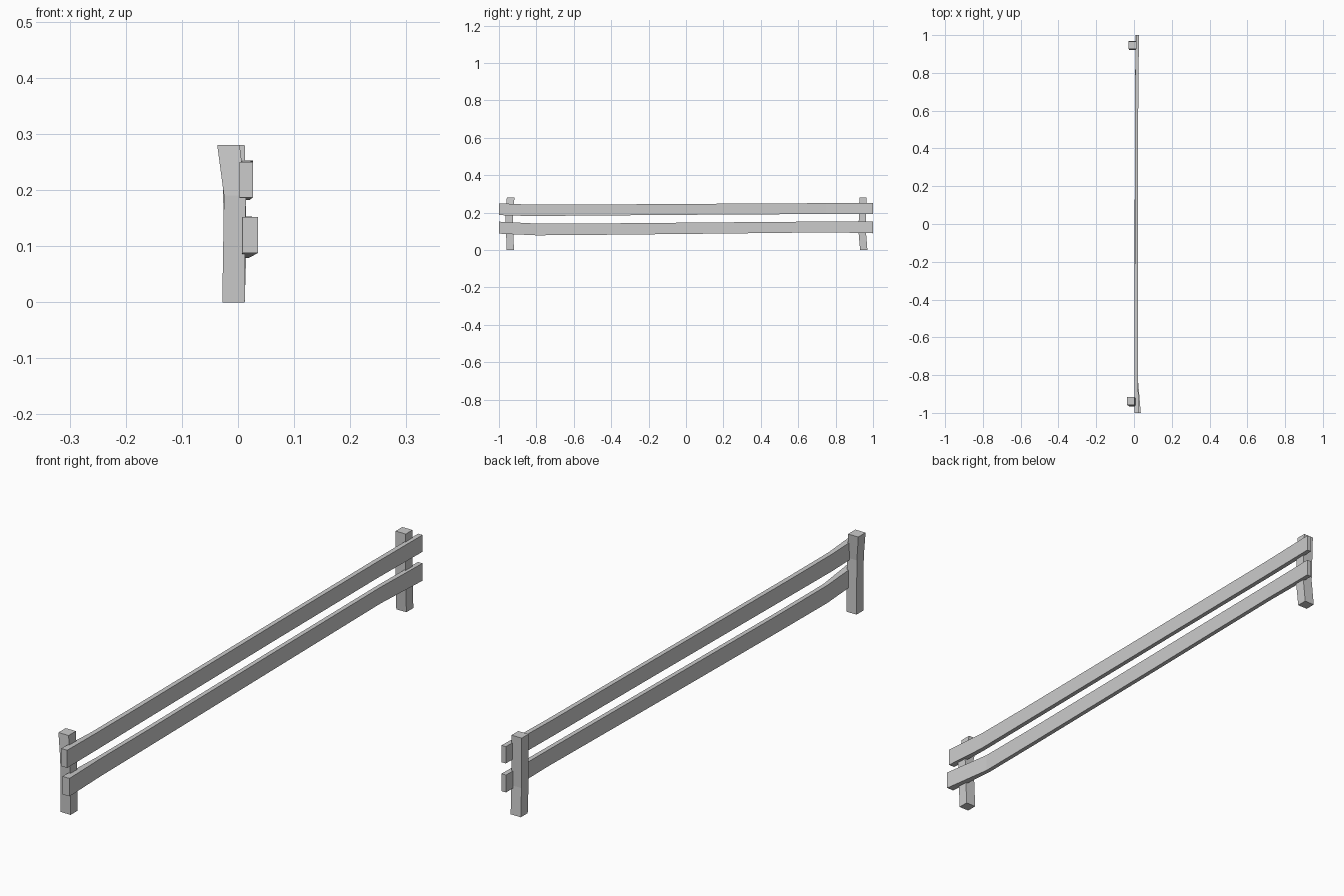
import bpy, bmesh


def beam(name, stations, axis):
    """Four-sided bent plank: stations are (position, (x0, x1), (b0, b1))."""
    bm = bmesh.new()
    rings = []
    for t, (x0, x1), (b0, b1) in stations:
        ring = []
        for x, b in ((x0, b0), (x1, b0), (x1, b1), (x0, b1)):
            ring.append(bm.verts.new((x, b, t) if axis == 'Z' else (x, t, b)))
        rings.append(ring)
    for lo, hi in zip(rings, rings[1:]):
        for i in range(4):
            j = (i + 1) % 4
            bm.faces.new((lo[i], lo[j], hi[j], hi[i]))
    bm.faces.new(rings[0])
    bm.faces.new(rings[-1])
    bmesh.ops.recalc_face_normals(bm, faces=bm.faces)
    mesh = bpy.data.meshes.new(name)
    bm.to_mesh(mesh)
    bm.free()
    obj = bpy.data.objects.new(name, mesh)
    bpy.context.collection.objects.link(obj)
    return obj


# Slightly crooked posts at both ends
beam("front_post", [
    (0.0, (-0.028, 0.012), (-0.959, -0.920)),
    (0.19, (-0.025, 0.014), (-0.965, -0.926)),
    (0.28, (-0.037, 0.003), (-0.958, -0.917)),
], 'Z')
beam("back_post", [
    (0.0, (-0.028, 0.012), (0.931, 0.970)),
    (0.10, (-0.025, 0.015), (0.922, 0.962)),
    (0.28, (-0.028, 0.012), (0.927, 0.965)),
], 'Z')

# Gently warped horizontal rails on the +x side of the posts
beam("lower_rail", [
    (-1.0, (0.008, 0.036), (0.088, 0.152)),
    (-0.80, (0.003, 0.019), (0.079, 0.142)),
    (-0.52, (0.003, 0.019), (0.081, 0.142)),
    (0.15, (0.004, 0.020), (0.088, 0.148)),
    (0.77, (0.006, 0.022), (0.095, 0.153)),
    (1.0, (0.009, 0.027), (0.090, 0.152)),
], 'Y')
beam("upper_rail", [
    (-1.0, (0.003, 0.027), (0.187, 0.250)),
    (-0.83, (0.003, 0.020), (0.182, 0.243)),
    (-0.60, (0.003, 0.020), (0.184, 0.243)),
    (0.20, (0.005, 0.021), (0.190, 0.248)),
    (0.75, (0.006, 0.023), (0.193, 0.251)),
    (1.0, (0.010, 0.027), (0.193, 0.253)),
], 'Y')
